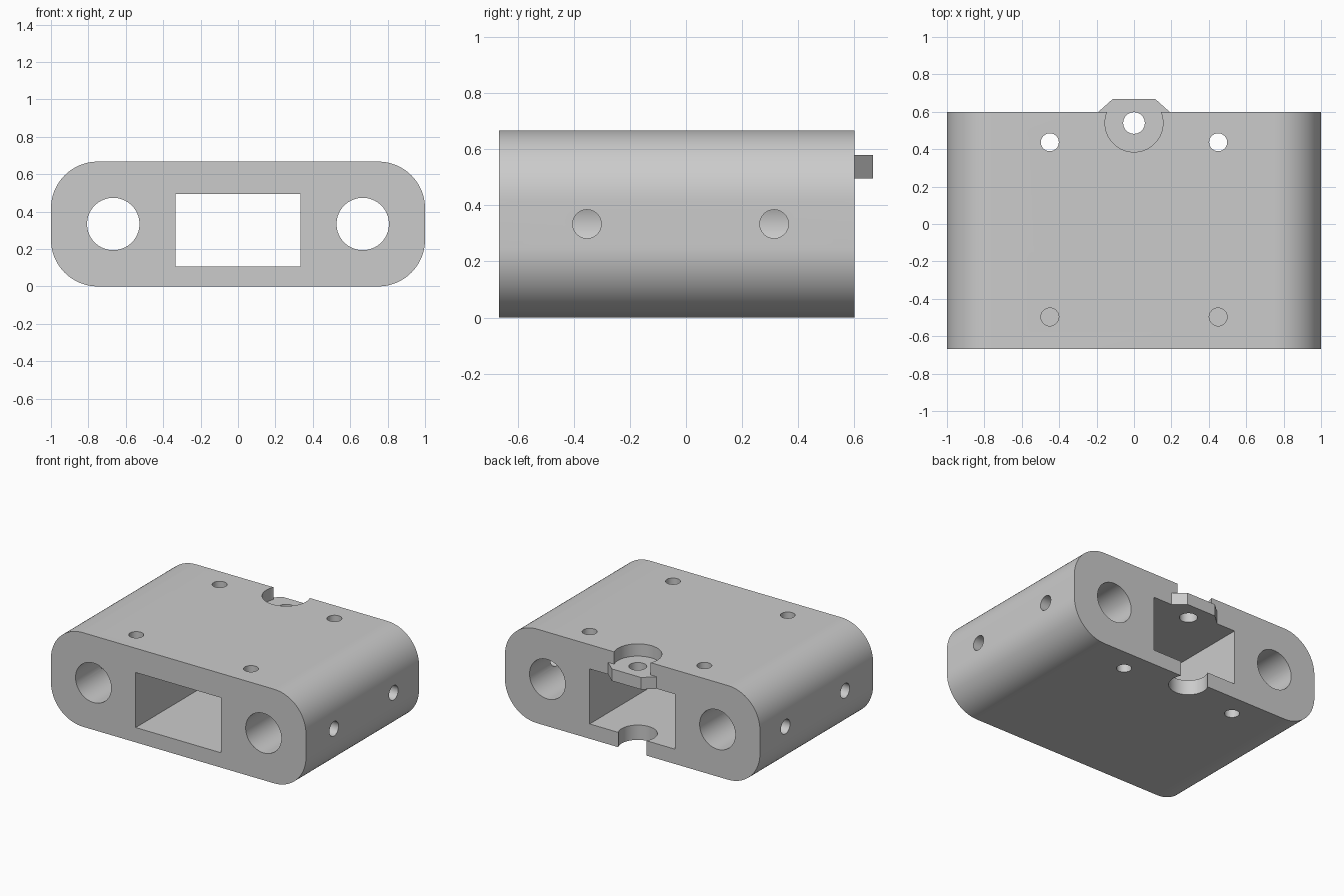
import bpy, math
from mathutils import Vector

if "Cube" in bpy.data.objects:
    bpy.data.objects.remove(bpy.data.objects["Cube"])

HEIGHT, FRONT, BACK = 0.667, -0.667, 0.6
MID = HEIGHT / 2
TOP_WALL, LEDGE = 0.495, 0.58

grey = bpy.data.materials.new("plain grey")
grey.use_nodes = True
grey.diffuse_color = (0.6, 0.6, 0.6, 1)
grey.node_tree.nodes["Principled BSDF"].inputs["Base Color"].default_value = grey.diffuse_color


def prism(name, outline, place, start, end):
    """Extrude a 2D outline between two depths; place maps (u, v, depth) to a point."""
    n = len(outline)
    verts = [place(u, v, d) for d in (start, end) for u, v in outline]
    faces = [list(range(n))[::-1], list(range(n, 2 * n))]
    faces += [(i, (i + 1) % n, (i + 1) % n + n, i + n) for i in range(n)]
    mesh = bpy.data.meshes.new(name)
    mesh.from_pydata(verts, [], faces)
    obj = bpy.data.objects.new(name, mesh)
    bpy.context.collection.objects.link(obj)
    mesh.materials.append(grey)
    # Turn the normals outward
    bpy.context.view_layer.objects.active = obj
    bpy.ops.object.mode_set(mode='EDIT')
    bpy.ops.mesh.select_all(action='SELECT')
    bpy.ops.mesh.normals_make_consistent(inside=False)
    bpy.ops.object.mode_set(mode='OBJECT')
    return obj


def arc(u, v, r, start, end, steps):
    angles = [math.radians(start + (end - start) * i / steps) for i in range(steps + 1)]
    return [(u + r * math.cos(a), v + r * math.sin(a)) for a in angles]


def circle(u, v, r, steps=64):
    return arc(u, v, r, 0, 360, steps)[:-1]


def along_x(u, v, d): return Vector((d, u, v))
def along_y(u, v, d): return Vector((u, d, v))
def along_z(u, v, d): return Vector((u, v, d))


def combine(target, tool, operation='DIFFERENCE'):
    mod = target.modifiers.new(tool.name, 'BOOLEAN')
    mod.operation, mod.solver, mod.object = operation, 'EXACT', tool
    bpy.context.view_layer.objects.active = target
    bpy.ops.object.modifier_apply(modifier=mod.name)
    bpy.data.objects.remove(tool)


# Rounded block
r = 0.25
corners = [(1 - r, HEIGHT - r, 0), (r - 1, HEIGHT - r, 90), (r - 1, r, 180), (1 - r, r, 270)]
outline = [p for u, v, a in corners for p in arc(u, v, r, a, a + 90, 20)]
body = prism("clamp_body", outline, along_y, FRONT, BACK)

# Chamfered tab on the back
half_tab = [(0.19, 0.5), (0.19, BACK), (0.115, 0.667)]
tab_outline = half_tab + [(-x, y) for x, y in reversed(half_tab)]
combine(body, prism("tab", tab_outline, along_z, TOP_WALL, LEDGE), 'UNION')

# Rectangular channel through the block
channel = [(-0.335, 0.105), (0.335, 0.105), (0.335, TOP_WALL), (-0.335, TOP_WALL)]
combine(body, prism("channel", channel, along_y, -1, 1))

# Screw seat above the tab, its hole, and the access notch in the floor
seat_y = 0.54
combine(body, prism("screw_seat", circle(0, seat_y, 0.155), along_z, LEDGE, 1))
combine(body, prism("screw_hole", circle(0, seat_y, 0.058, 40), along_z, 0.3, 1))
combine(body, prism("floor_notch", circle(0, seat_y, 0.126), along_z, -1, 0.3))

for side in (-1, 1):
    # Long round bores and the cross holes that reach them
    combine(body, prism("bore", circle(side * 0.667, MID, 0.14), along_y, -1, 1))
    for y in (-0.353, 0.314):
        combine(body, prism("cross_hole", circle(y, MID, 0.051, 40), along_x, side * 0.667, side * 1.2))
    # Vertical holes: open at the back, blind at the front
    combine(body, prism("back_hole", circle(side * 0.45, 0.437, 0.048, 40), along_z, -1, 1))
    combine(body, prism("front_hole", circle(side * 0.45, -0.497, 0.048, 40), along_z, 0.3, 1))

bpy.ops.object.select_all(action='DESELECT')
body.select_set(True)
bpy.context.view_layer.objects.active = body
bpy.ops.object.shade_smooth_by_angle(angle=math.radians(30))
